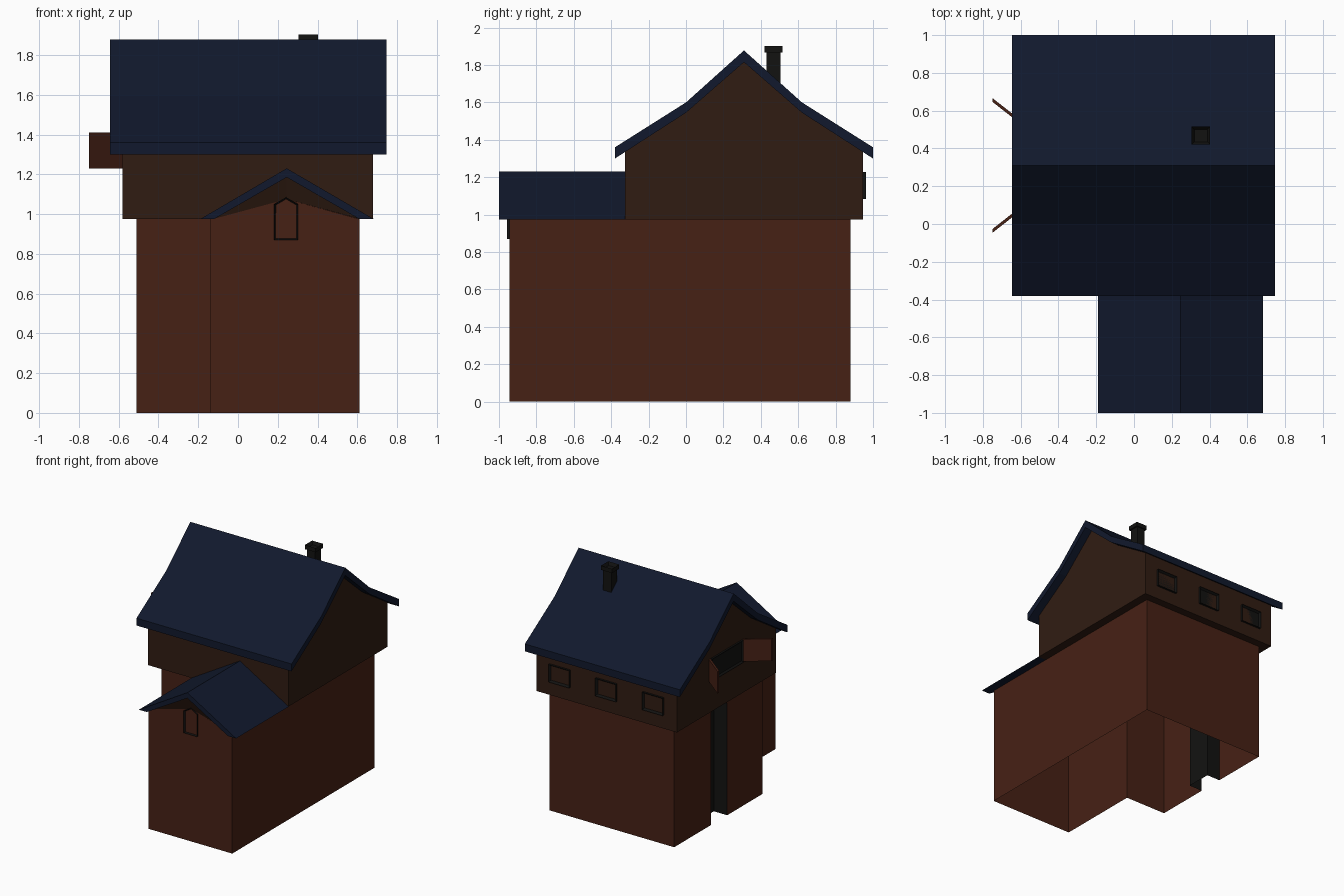
import bpy, bmesh
from mathutils import Vector

if "Cube" in bpy.data.objects:
    bpy.data.objects.remove(bpy.data.objects["Cube"])


def material(name, rgb):
    m = bpy.data.materials.new(name)
    m.diffuse_color = (*rgb, 1)
    m.use_nodes = True
    m.node_tree.nodes["Principled BSDF"].inputs["Base Color"].default_value = m.diffuse_color
    return m


BRICK = material("red_brown", (0.062, 0.015, 0.0075))
WOOD = material("dark_brown", (0.03, 0.0115, 0.006))
ROOF = material("navy", (0.0055, 0.0095, 0.026))
DARK = material("charcoal", (0.006, 0.006, 0.0055))


def finish(name, bm, *mats):
    mesh = bpy.data.meshes.new(name)
    bm.to_mesh(mesh)
    bm.free()
    for m in mats:
        mesh.materials.append(m)
    ob = bpy.data.objects.new(name, mesh)
    bpy.context.collection.objects.link(ob)
    return ob


def prism_bm(pts, axis, a, b):
    """Extrude a 2D profile along an axis from a to b; returns bmesh and both caps."""
    place = {"x": lambda p, d: (d, p[0], p[1]),
             "y": lambda p, d: (p[0], d, p[1]),
             "z": lambda p, d: (p[0], p[1], d)}[axis]
    bm = bmesh.new()
    lo = [bm.verts.new(place(p, a)) for p in pts]
    hi = [bm.verts.new(place(p, b)) for p in pts]
    start, end = bm.faces.new(lo), bm.faces.new(hi)
    n = len(pts)
    for i in range(n):
        j = (i + 1) % n
        bm.faces.new((lo[i], lo[j], hi[j], hi[i]))
    bmesh.ops.recalc_face_normals(bm, faces=bm.faces)
    return bm, start, end


def prism(name, pts, axis, a, b, mat, rim=0, depth=0):
    """Solid prism; a rim sinks the end cap inwards like a framed opening."""
    bm, start, end = prism_bm(pts, axis, a, b)
    if rim:
        bmesh.ops.inset_region(bm, faces=[end], thickness=rim)
        shift = end.normal * -depth
        for v in end.verts:
            v.co += shift
    return finish(name, bm, mat)


def rect(x0, x1, y0, y1):
    return [(x0, y0), (x1, y0), (x1, y1), (x0, y1)]


MID = 0.31      # ridge line of the main roof
FLOOR = 0.975   # top of the ground storey

# Ground storey: L-shaped plan with a door alcove, open underneath
plan = [(-0.14, -0.945), (0.61, -0.945), (0.61, 0.88), (-0.51, 0.88),
        (-0.51, 0.41), (-0.39, 0.41), (-0.39, 0.20), (-0.51, 0.20),
        (-0.51, -0.25), (-0.14, -0.25)]
bm, bottom, top = prism_bm(plan, "z", 0, FLOOR)
bm.faces.remove(bottom)
for f in bm.faces:
    c = f.calc_center_median()
    if -0.5 < c.x < -0.3 and 0.19 < c.y < 0.42 and c.z < 0.9:
        f.material_index = 1
finish("ground_storey", bm, BRICK, DARK)

# Pointed lintel above the door
prism("door_lintel", [(0.20, 0.91), (0.305, 0.955), (0.41, 0.91), (0.41, FLOOR), (0.20, FLOOR)],
      "x", -0.51, -0.39, BRICK)

# Upper storey with gable ends
half = [(0.635, FLOOR), (0.635, 1.34), (0.31, 1.55)]
gable = [(MID - u, z) for u, z in half] + [(MID, 1.82)] + [(MID + u, z) for u, z in half[::-1]]
prism("upper_storey", gable, "x", -0.58, 0.68, WOOD)

# Main roof with flared eaves
outer = [(0.69, 1.36), (0.31, 1.60)]
inner = [(0.69, 1.30), (0.31, 1.545)]
roof = ([(MID - u, z) for u, z in outer] + [(MID, 1.878)] + [(MID + u, z) for u, z in outer[::-1]]
        + [(MID + u, z) for u, z in inner] + [(MID, 1.815)] + [(MID - u, z) for u, z in inner[::-1]])
prism("main_roof", roof, "x", -0.645, 0.747, ROOF)

# Front wing roof, gable wall and sloping gable soffit
prism("wing_roof", [(-0.19, FLOOR), (-0.12, FLOOR), (0.245, 1.185), (0.61, FLOOR),
                    (0.683, FLOOR), (0.245, 1.23)], "y", -1.0, -0.32, ROOF)
prism("wing_gable", [(-0.14, FLOOR), (0.61, FLOOR), (0.245, 1.075)], "y", -0.945, -0.9, BRICK)
bm = bmesh.new()
left, right, low, apex = [bm.verts.new(p) for p in (
    (-0.125, -0.945, FLOOR), (0.615, -0.945, FLOOR), (0.245, -0.945, 1.075), (0.245, -0.99, 1.187))]
bm.faces.new((left, low, apex))
bm.faces.new((low, right, apex))
finish("gable_soffit", bm, WOOD)

# Pointed front window
prism("front_window", [(0.182, 0.87), (0.302, 0.87), (0.302, 1.05), (0.242, 1.085), (0.182, 1.05)],
      "y", -0.93, -0.957, DARK, 0.012, 0.015)

# Row of back windows
for i in range(3):
    x = -0.37 + 0.42 * i
    prism(f"back_window_{i + 1}", rect(x - 0.093, x + 0.093, 1.085, 1.228),
          "y", 0.92, 0.962, DARK, 0.018, 0.017)

# Left gable window with two open shutters
prism("side_window", rect(0.11, 0.51, 1.23, 1.41), "x", -0.56, -0.595, DARK, 0.018, 0.012)
for name, s in (("back_shutter", 1), ("front_shutter", -1)):
    pts = [(-0.575, MID + s * 0.20), (-0.75, MID + s * 0.337),
           (-0.75, MID + s * 0.357), (-0.575, MID + s * 0.22)]
    prism(name, pts, "z", 1.23, 1.41, BRICK)

# Chimney
prism("chimney_shaft", rect(0.317, 0.391, 0.431, 0.505), "z", 1.6, 1.87, DARK)
prism("chimney_cap", rect(0.305, 0.403, 0.421, 0.515), "z", 1.868, 1.902, DARK, 0.02, 0.025)
